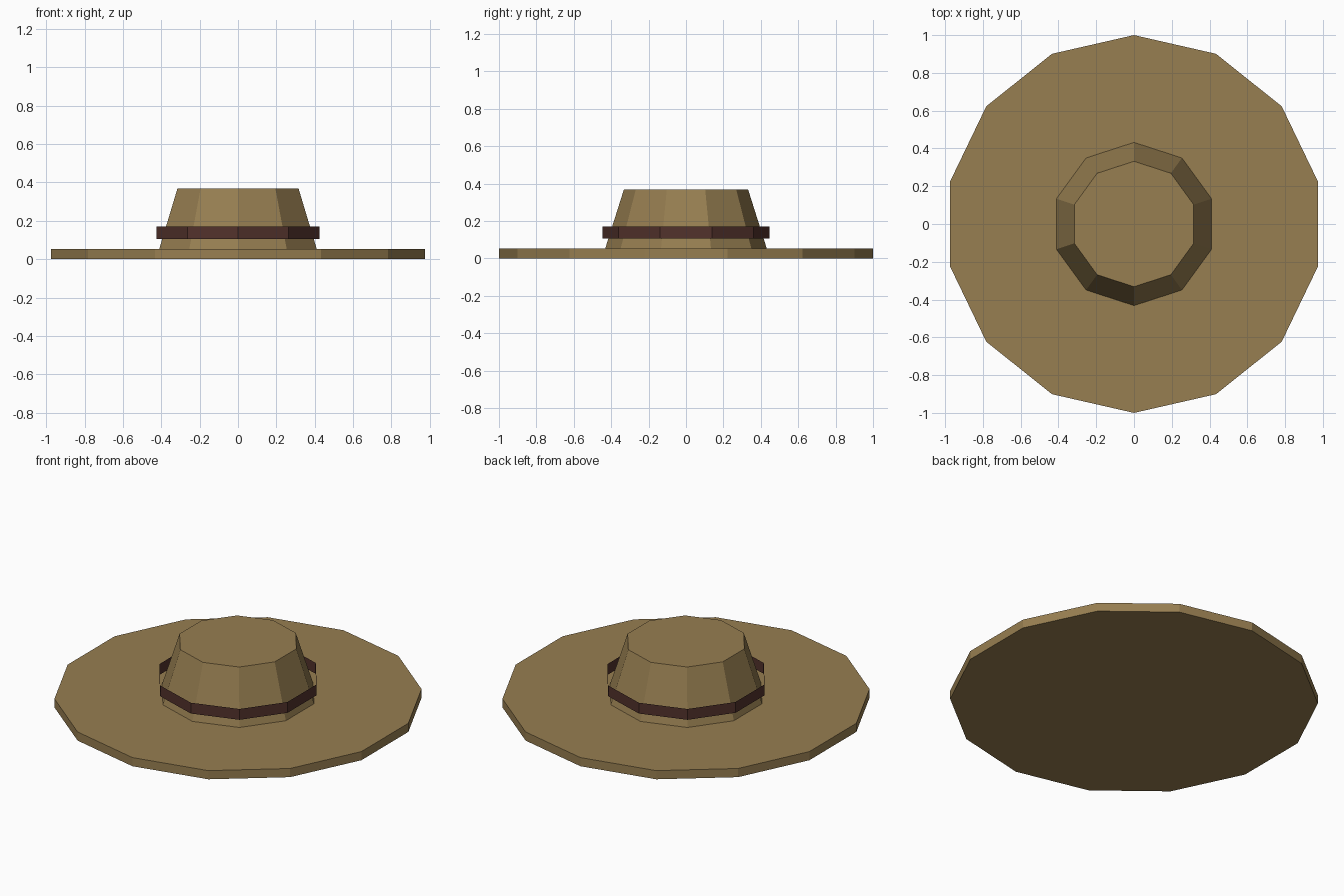
import bpy
import bmesh
from math import sin, cos, tau

cube = bpy.data.objects.get("Cube")
if cube:
    bpy.data.objects.remove(cube, do_unlink=True)


def make_material(name, rgb):
    mat = bpy.data.materials.new(name)
    mat.use_nodes = True
    color = (*rgb, 1.0)
    mat.diffuse_color = color
    mat.node_tree.nodes["Principled BSDF"].inputs["Base Color"].default_value = color
    return mat


def make_ring_part(name, sides, rings, mat, cap_bottom=False, cap_top=False):
    """Flat-faced polygonal tube through (radius, z) rings, a corner facing the back."""
    bm = bmesh.new()
    loops = [[bm.verts.new((r * sin(tau * i / sides), r * cos(tau * i / sides), z))
              for i in range(sides)] for r, z in rings]
    for low, high in zip(loops, loops[1:]):
        for i in range(sides):
            j = (i + 1) % sides
            bm.faces.new((low[j], low[i], high[i], high[j]))
    if cap_bottom:
        bm.faces.new(loops[0])
    if cap_top:
        bm.faces.new(loops[-1][::-1])
    mesh = bpy.data.meshes.new(name)
    bm.to_mesh(mesh)
    bm.free()
    mesh.materials.append(mat)
    obj = bpy.data.objects.new(name, mesh)
    bpy.context.scene.collection.objects.link(obj)
    return obj


felt = make_material("tan felt", (0.31, 0.21, 0.082))
leather = make_material("dark brown band", (0.085, 0.032, 0.025))

# Wide flat brim
make_ring_part("brim", 14, [(1.0, 0.0), (1.0, 0.052)], felt, True, True)

# Tapered crown with a flat top
make_ring_part("crown", 10, [(0.432, 0.052), (0.332, 0.368)], felt, cap_top=True)

# Thin open band standing clear of the crown
make_ring_part("hat_band", 10, [(0.447, 0.105), (0.447, 0.17)], leather)
